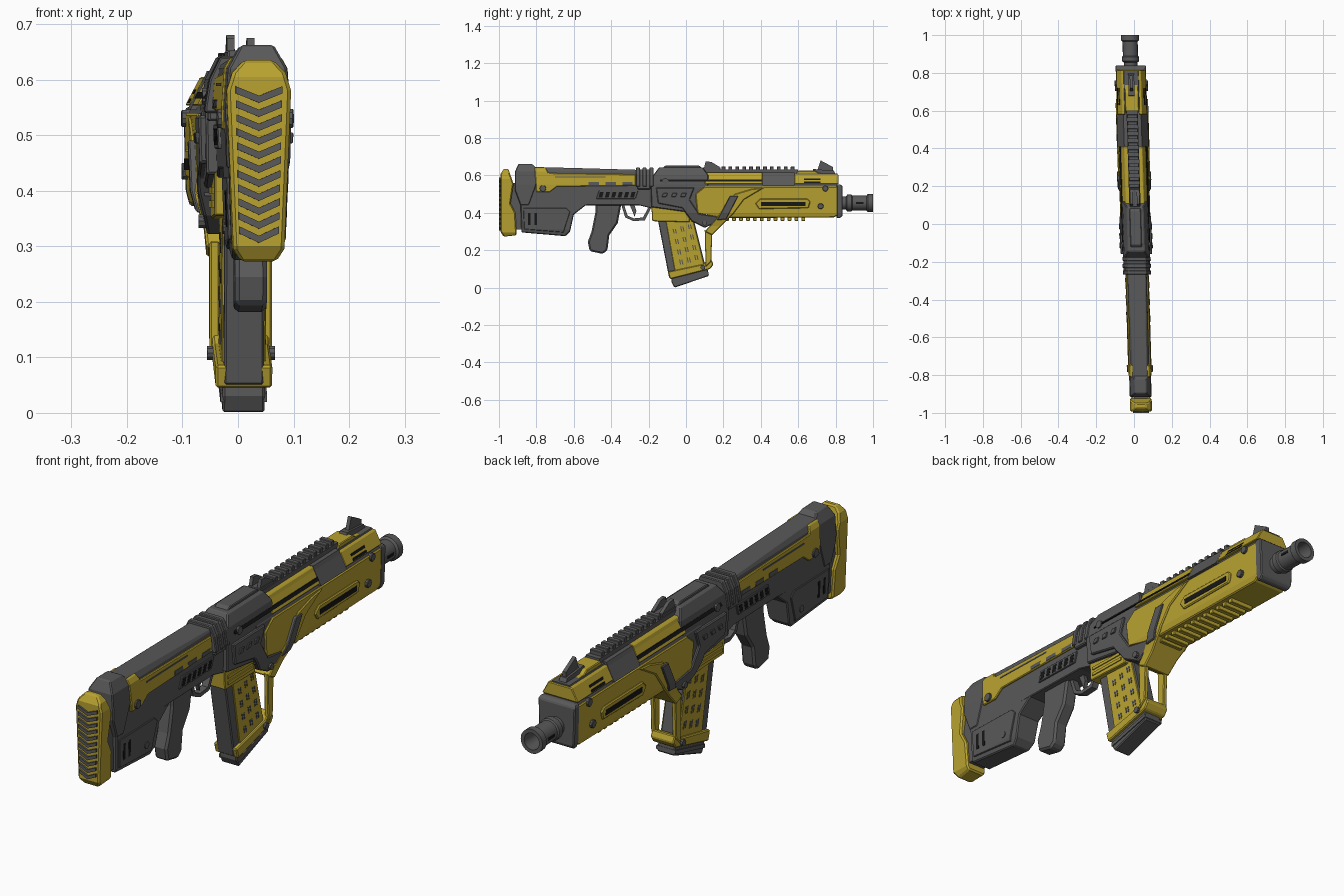
import bpy, bmesh
from math import cos, sin, pi
from mathutils import Vector

if "Cube" in bpy.data.objects:
    bpy.data.objects.remove(bpy.data.objects["Cube"])


def material(name, rgb):
    m = bpy.data.materials.new(name)
    m.diffuse_color = (*rgb, 1)
    m.use_nodes = True
    m.node_tree.nodes["Principled BSDF"].inputs["Base Color"].default_value = m.diffuse_color
    return m


YEL = material("yellow_paint", (0.48, 0.36, 0.03))
DARK = material("dark_metal", (0.10, 0.10, 0.10))
BLACK = material("black_slot", (0.008, 0.008, 0.008))

# Half-width of each region as a function of height
HAND = [(.27, .054), (.33, .058), (.40, .076), (.54, .08), (.60, .048), (.645, .03)]
RECV = [(.31, .055), (.42, .068), (.55, .070), (.60, .062), (.65, .038)]
STOCK = [(.27, .036), (.31, .047), (.55, .055), (.62, .05), (.665, .025)]
PAD = [(.27, .030), (.295, .046), (.58, .058), (.612, .048), (.636, .026)]


def width(table, z):
    if z <= table[0][0]:
        return table[0][1]
    for (z0, w0), (z1, w1) in zip(table, table[1:]):
        if z <= z1:
            return w0 + (w1 - w0) * (z - z0) / (z1 - z0)
    return table[-1][1]


def solid(bm, pts, c0, c1, axis='x'):
    place = (lambda a, b, c: (c, a, b)) if axis == 'x' else (lambda a, b, c: (a, c, b))
    lo = [bm.verts.new(place(a, b, c0)) for a, b in pts]
    hi = [bm.verts.new(place(a, b, c1)) for a, b in pts]
    bm.faces.new(lo)
    bm.faces.new(hi[::-1])
    for i in range(len(pts)):
        j = (i + 1) % len(pts)
        bm.faces.new((lo[i], hi[i], hi[j], lo[j]))


def finish(bm, name, mat, bevel=0, smooth=False):
    bmesh.ops.recalc_face_normals(bm, faces=bm.faces[:])
    for v in bm.verts:                      # whole weapon sits slightly yawed
        v.co.x += 0.008 - 0.03 * v.co.y
    me = bpy.data.meshes.new(name)
    bm.to_mesh(me)
    bm.free()
    ob = bpy.data.objects.new(name, me)
    bpy.context.collection.objects.link(ob)
    me.materials.append(mat)
    if smooth:
        bpy.ops.object.select_all(action='DESELECT')
        ob.select_set(True)
        bpy.context.view_layer.objects.active = ob
        bpy.ops.object.shade_smooth_by_angle(angle=0.6)
    if bevel:
        b = ob.modifiers.new("bevel", 'BEVEL')
        b.width, b.segments, b.limit_method, b.angle_limit = bevel, 1, 'ANGLE', 0.7
    return ob


def prism(name, outlines, w, mat, t=0, bevel=0):
    """Side outlines (y, z) filled across x; w is a half-width or a width table."""
    if not isinstance(outlines[0], list):
        outlines = [outlines]
    bm = bmesh.new()
    for pts in outlines:
        solid(bm, pts, -1, 1)
    table = w if isinstance(w, list) else [(0, w)]
    for z, _ in table:
        bmesh.ops.bisect_plane(bm, geom=bm.verts[:] + bm.edges[:] + bm.faces[:],
                               plane_co=(0, 0, z), plane_no=(0, 0, 1), dist=1e-5)
    for v in bm.verts:
        v.co.x *= width(table, v.co.z) + t
    return finish(bm, name, mat, bevel)


def pair(name, pts, x0, x1, mat, bevel=0):
    bm = bmesh.new()
    for s in (-1, 1):
        solid(bm, pts, s * x0, s * x1)
    return finish(bm, name, mat, bevel)


def rect(y0, y1, z0, z1, lean=0):
    return [(y0, z0), (y1, z0), (y1 + lean, z1), (y0 + lean, z1)]


def disc(y, z, r, n=10):
    return [(y + r * cos(2 * pi * i / n), z + r * sin(2 * pi * i / n)) for i in range(n)]


# Butt pad with chevron grip
prism("butt_pad", [(-.975, .635), (-.95, .635), (-.922, .555), (-.938, .45), (-.912, .40),
                   (-.905, .28), (-.975, .272), (-.993, .30), (-.993, .605)], PAD, YEL, bevel=.006)
bm = bmesh.new()
for i in range(11):
    z, w = .316 + .0252 * i, .036 + .0006 * i
    solid(bm, [(-w, z + .02), (-w, z + .007), (0, z - .010), (w, z + .007), (w, z + .02), (0, z + .003)],
          -1.0, -.97, 'y')
finish(bm, "butt_chevrons", DARK)

# Stock
prism("stock_link", rect(-.95, -.87, .31, .56), .036, DARK)
prism("stock_cap", [(-.915, .62), (-.895, .662), (-.82, .66), (-.80, .64), (-.80, .55), (-.84, .44),
                    (-.885, .44), (-.915, .52)], STOCK, DARK, t=.003, bevel=.004)
prism("stock_body", [(-.82, .645), (-.55, .638), (-.2, .628), (-.17, .42), (-.25, .44), (-.53, .44),
                     (-.86, .43), (-.84, .5)], STOCK, DARK, bevel=.003)
prism("stock_lower", [(-.885, .445), (-.88, .295), (-.645, .275), (-.62, .30), (-.60, .39), (-.53, .445)],
      STOCK, DARK, bevel=.004)
prism("stock_lower_panel", [(-.87, .425), (-.865, .312), (-.655, .295), (-.62, .405), (-.64, .425)],
      STOCK, DARK, t=.005, bevel=.002)
prism("stock_lower_slots", [rect(y, y + .014, .335, .40) for y in (-.845, -.81)], STOCK, BLACK, t=.006)
prism("stock_side_panel", [(-.81, .64), (-.75, .64), (-.735, .612), (-.27, .605), (-.27, .545),
                           (-.69, .54), (-.73, .51), (-.80, .51)], STOCK, YEL, t=.007, bevel=.003)
prism("stock_panel_groove", rect(-.70, -.43, .588, .594), STOCK, DARK, t=.0085)
prism("stock_panel_notches", [rect(y, y + .055, .548, .564) for y in (-.52, -.43, -.34)],
      STOCK, DARK, t=.0085)
prism("stock_bolts", [disc(-.765, .53, .018)], .069, DARK, bevel=.002)
prism("stock_lower_bolt", [disc(-.69, .335, .014)], .056, DARK)
prism("vent_frame", [(-.48, .475), (-.27, .475), (-.255, .52), (-.465, .52)], STOCK, DARK, t=.006, bevel=.002)
prism("vent_slots", [rect(-.468 + .034 * i, -.448 + .034 * i, .482, .512, .008) for i in range(6)],
      STOCK, BLACK, t=.007)

# Grip and trigger
prism("pistol_grip", [(-.485, .45), (-.485, .40), (-.505, .30), (-.525, .245), (-.515, .195), (-.445, .18),
                      (-.42, .20), (-.41, .28), (-.365, .345), (-.345, .45)], .029, DARK, bevel=.008)
prism("trigger_guard", [(-.345, .44), (-.325, .375), (-.28, .355), (-.22, .36), (-.185, .43), (-.20, .43),
                        (-.23, .375), (-.28, .37), (-.312, .385), (-.33, .44)], .014, DARK)
prism("trigger", [(-.30, .44), (-.275, .44), (-.265, .41), (-.275, .378), (-.285, .405)], .008, DARK)

# Receiver
prism("receiver_collar", rect(-.26, -.19, .525, .632), RECV, DARK, bevel=.004)
prism("collar_ribs", [rect(y, y + .022, .54, .641) for y in (-.268, -.232, -.196)], RECV, DARK,
      t=.005, bevel=.003)
prism("receiver", [(-.19, .58), (-.145, .642), (.09, .642), (.12, .60), (.12, .54), (.05, .54), (.02, .47),
                   (.03, .40), (-.185, .43)], RECV, DARK, t=.002, bevel=.004)
prism("receiver_claw", [(-.16, .535), (.045, .535), (.02, .47), (.07, .395), (.17, .38), (.18, .355),
                        (.10, .32), (.03, .355), (-.02, .425), (-.15, .45)], HAND, DARK, t=.004, bevel=.004)
prism("receiver_ribs", [rect(-.13 + .05 * i, -.105 + .05 * i, .485, .505, .008) for i in range(3)],
      HAND, DARK, t=.009, bevel=.002)
prism("receiver_bolts", [disc(-.11, .57, .016), disc(.10, .345, .013)], .076, DARK)
prism("receiver_top_slot", rect(.0, .06, .60, .645), .012, BLACK)
prism("top_cover", [(-.13, .635), (-.11, .652), (.07, .652), (.09, .635)], .03, DARK, bevel=.003)
prism("magazine_well", [(-.185, .435), (-.02, .425), (.02, .37), (.02, .35), (-.18, .355)], .056, YEL, bevel=.003)
prism("magazine_well_ribs", [rect(-.165, 0, z, z + .012) for z in (.37, .395)], .060, YEL)

# Handguard
prism("handguard_core", [(.0, .61), (.81, .61), (.81, .39), (.0, .39)], HAND, DARK, t=-.006)
prism("handguard", [(.05, .50), (.10, .54), (.815, .54), (.815, .39), (.79, .375), (.20, .372), (.06, .40)],
      HAND, YEL, bevel=.004)
prism("upper_panel", [rect(.10, .41, .553, .615), rect(.58, .815, .553, .605)], HAND, YEL, t=.006, bevel=.003)
prism("upper_panel_band", rect(.41, .58, .545, .615), HAND, DARK, t=.005)
prism("upper_groove", [rect(-.14, .10, .566, .578), rect(.10, .41, .566, .578)], HAND, BLACK, t=.0085)
prism("front_vents", [rect(.63, .72, z, z + .008) for z in (.558, .574)], HAND, BLACK, t=.0075)
prism("lower_slot_frame", [(.37, .45), (.395, .475), (.65, .475), (.665, .46), (.655, .425), (.39, .42)],
      HAND, YEL, t=.007, bevel=.004)
prism("lower_slot", rect(.40, .64, .437, .458), HAND, BLACK, t=.0085)
prism("lower_teeth", [rect(y0, y0 + .02, .357, .385) for y0 in [.21 + .037 * i for i in range(12)]],
      .052, YEL, bevel=.002)
prism("handguard_bolts", [disc(.745, .53, .016), disc(.72, .435, .016)], .088, DARK, bevel=.002)

# Top rail and sights
prism("top_rail", rect(.08, .60, .60, .632), .03, DARK)
prism("rail_teeth", [rect(y0, y0 + .02, .625, .648) for y0 in [.19 + .037 * i for i in range(11)]],
      .027, DARK, bevel=.002)
prism("front_top_block", [(.58, .595), (.60, .625), (.69, .625), (.71, .612), (.805, .605), (.815, .59)],
      .036, YEL, bevel=.003)
prism("front_sight_base", [(.67, .605), (.68, .634), (.79, .625), (.80, .605)], .016, DARK)
prism("front_sight", [(.70, .62), (.72, .68), (.785, .645), (.785, .62)], .0075, DARK)
prism("rear_sight_base", rect(.09, .185, .61, .643), .027, DARK, bevel=.002)
pair("rear_sight_prongs", [(.095, .635), (.105, .675), (.135, .672), (.18, .645), (.18, .635)],
     .011, .025, DARK)

# Angled foregrip arm down to the magazine
prism("foregrip_arm", [(.42, .535), (.35, .527), (.26, .50), (.15, .355), (.10, .30), (.14, .28),
                       (.25, .39), (.31, .47)], HAND, YEL, t=.006, bevel=.004)
prism("foregrip_clip", [(.165, .36), (.235, .49), (.28, .49), (.215, .365)], HAND, DARK, t=.012, bevel=.003)
pair("foregrip_struts", [(.10, .31), (.14, .285), (.135, .14), (.105, .11)], .038, .056, YEL, bevel=.003)
prism("magazine_collar", [(-.097, .085), (-.085, .045), (.13, .10), (.147, .125), (.135, .15), (.105, .14),
                          (.09, .125)], .051, YEL, bevel=.004)
prism("foregrip_pin", disc(.09, .108, .013), .061, DARK)

# Magazine with rows of twin slits
prism("magazine", [(-.16, .41), (.03, .41), (.11, .09), (-.09, .05)], .036, DARK, bevel=.004)
prism("magazine_panel", [(-.11, .37), (.035, .37), (.10, .11), (-.055, .065)], .040, YEL, bevel=.002)
slits = []
for row in range(4):
    for col in range(3):
        z = .30 - .055 * row + .012 * col
        y = -.066 + .043 * col + (.30 - z) * .21
        slits += [rect(y + d, y + d + .006, z - .012, z + .014, -.006) for d in (0, .012)]
prism("magazine_slits", slits, .0415, DARK)
prism("magazine_base", [(-.078, .055), (.115, .10), (.122, .062), (-.062, .0), (-.078, .03)], .038, DARK, bevel=.004)
prism("magazine_base_rim", [(-.074, .035), (.12, .084), (.122, .07), (-.072, .02)], .042, DARK)

# Muzzle plate and barrel
prism("muzzle_plate", [(.805, .55), (.825, .552), (.838, .54), (.838, .385), (.825, .372), (.805, .372)],
      HAND, DARK, t=.001, bevel=.004)
bm = bmesh.new()
profile = [(.035, .80), (.035, .855), (.045, .862), (.045, .885), (.040, .89), (.040, .965), (.048, .972),
           (.048, 1.0), (.033, 1.0), (.028, .90), (.001, .90)]
N = 20
rings = [[bm.verts.new((r * cos(2 * pi * i / N), y, .452 + r * sin(2 * pi * i / N))) for i in range(N)]
         for r, y in profile]
for a, b in zip(rings, rings[1:]):
    for i in range(N):
        j = (i + 1) % N
        bm.faces.new((a[i], a[j], b[j], b[i]))
finish(bm, "barrel", DARK, smooth=True)
pair("barrel_slits", rect(.91, .95, .447, .457), .035, .0415, BLACK)
